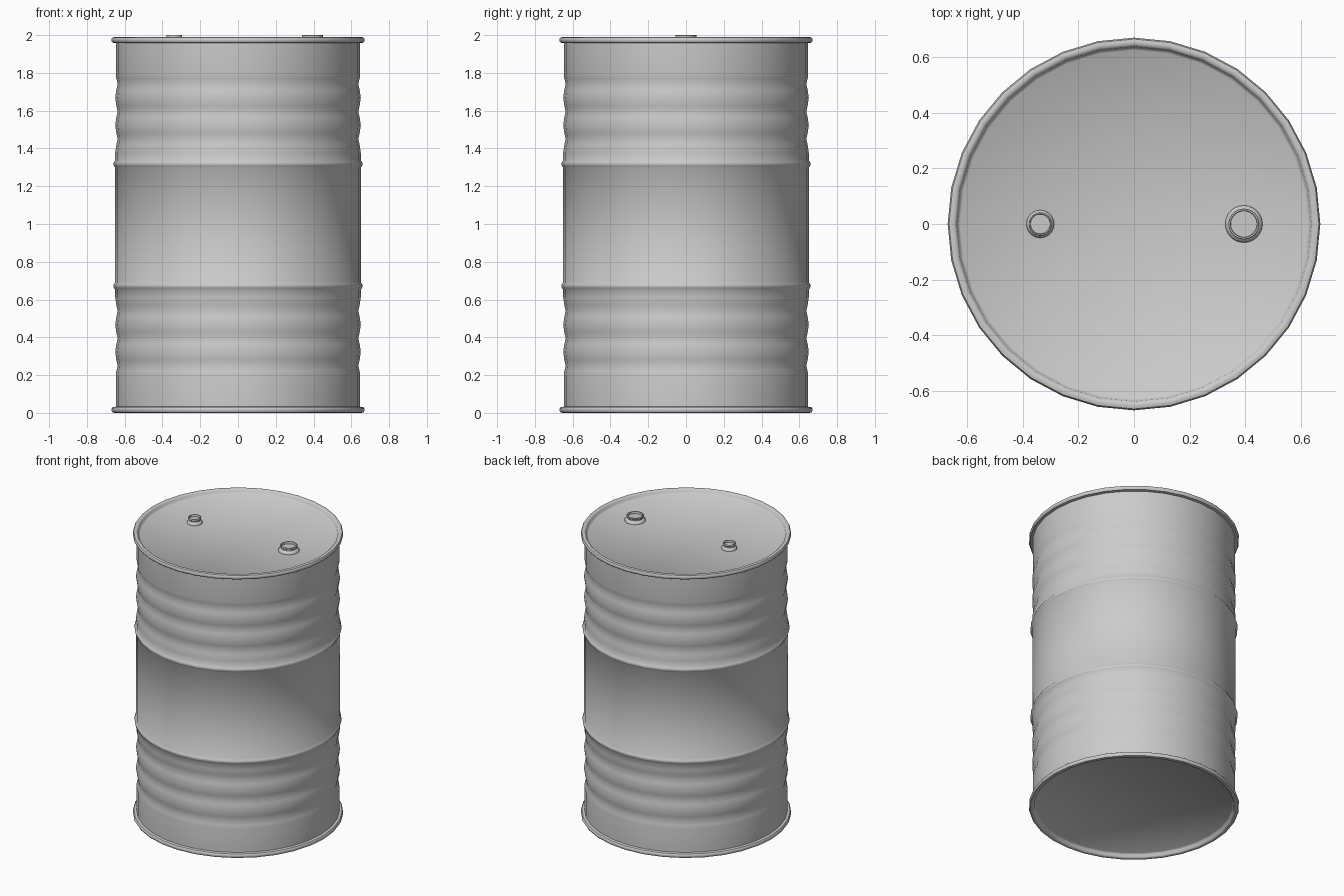
import bpy, bmesh, math

if "Cube" in bpy.data.objects:
    bpy.data.objects.remove(bpy.data.objects["Cube"])

SIDES = 32


def lathe(name, profile, sides=SIDES, x=0.0, angle=40):
    """Revolve (radius, z) points about a vertical axis; radius 0 closes to a centre point."""
    bm = bmesh.new()
    rings = []
    for r, z in profile:
        if r == 0:
            rings.append([bm.verts.new((x, 0, z))] * sides)
        else:
            rings.append([bm.verts.new((x + r * math.cos(2 * math.pi * i / sides),
                                        r * math.sin(2 * math.pi * i / sides), z))
                          for i in range(sides)])
    for low, high in zip(rings, rings[1:]):
        for i in range(sides):
            j = (i + 1) % sides
            bm.faces.new(dict.fromkeys((low[i], low[j], high[j], high[i])))
    bmesh.ops.recalc_face_normals(bm, faces=bm.faces)
    mesh = bpy.data.meshes.new(name)
    bm.to_mesh(mesh)
    bm.free()
    ob = bpy.data.objects.new(name, mesh)
    bpy.context.collection.objects.link(ob)
    bpy.ops.object.select_all(action='DESELECT')
    ob.select_set(True)
    bpy.context.view_layer.objects.active = ob
    bpy.ops.object.shade_smooth_by_angle(angle=math.radians(angle))
    return ob


# Lower half of the drum: recessed end, rolled rim, corrugations, hoop
half = [(0, 0.03), (0.625, 0.03), (0.635, 0.022), (0.638, 0.008), (0.645, 0.002),
        (0.655, 0.0), (0.665, 0.003), (0.67, 0.012), (0.67, 0.022), (0.664, 0.03),
        (0.647, 0.033), (0.647, 0.20)]
for k in range(3):
    z = 0.25 + 0.145 * k
    half += [(0.644, z - 0.03), (0.637, z), (0.644, z + 0.03), (0.65, z + 0.0725)]
half += [(0.65, 0.652), (0.657, 0.661), (0.661, 0.672), (0.657, 0.683), (0.65, 0.692)]

# Mirror the half profile upwards, leaving room for the caps to reach z = 2
TOP = 1.99
upper = [(r, TOP - z) for r, z in reversed(half)]
lathe("drum", half + upper)

# Filler caps on the lid
LID = TOP - 0.03


def cap(name, x, r):
    lathe(name, [(r, LID), (r, LID + 0.006), (r * 0.9, LID + 0.014),
                 (r * 0.76, LID + 0.02), (r * 0.76, LID + 0.026),
                 (r * 0.83, LID + 0.03), (r * 0.83, 1.998), (r * 0.8, 2.0),
                 (r * 0.72, 2.0), (r * 0.7, 1.985), (0, 1.985)], 24, x)


cap("large_cap", 0.395, 0.067)
cap("small_cap", -0.337, 0.05)
